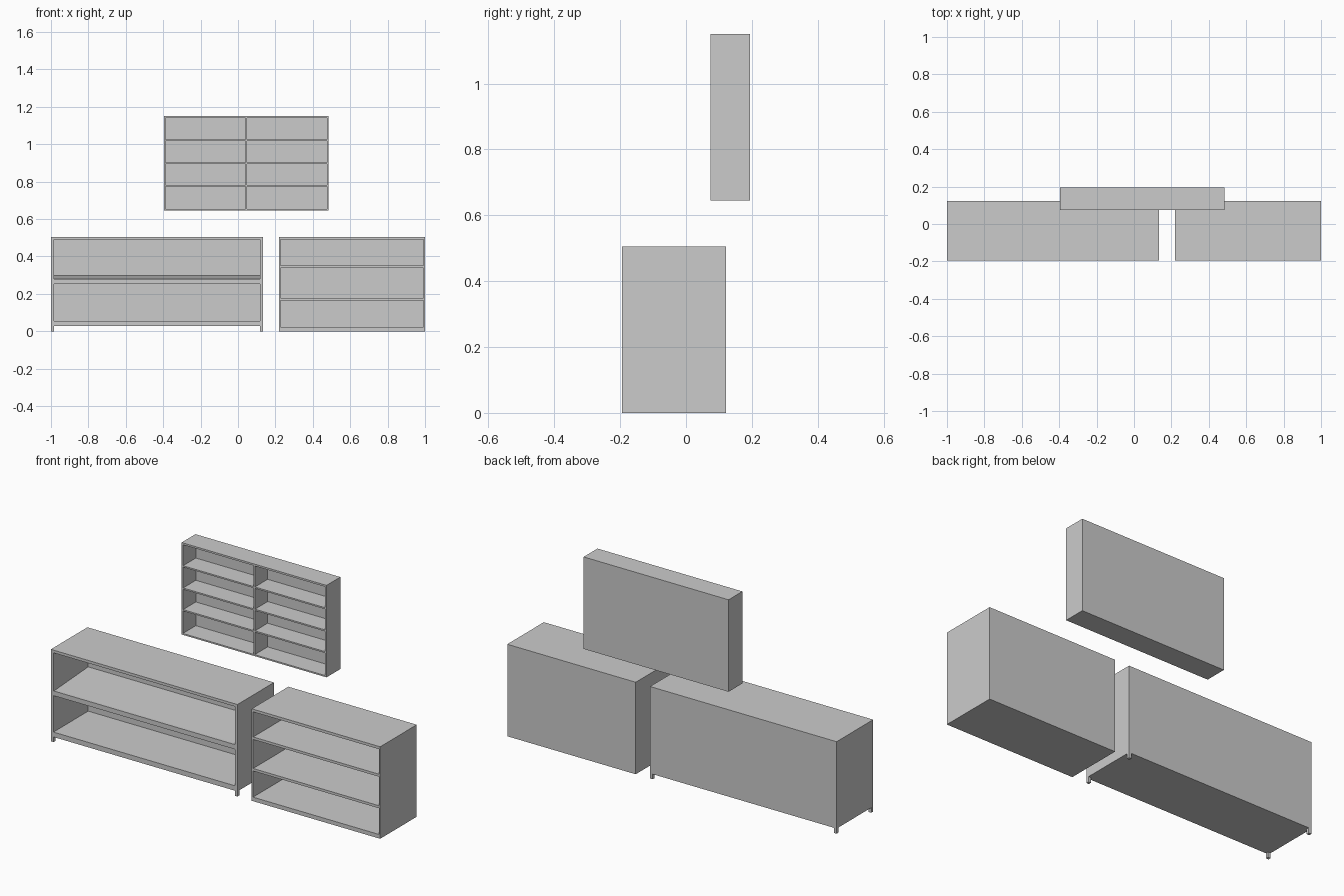
import bpy, bmesh

if "Cube" in bpy.data.objects:
    bpy.data.objects.remove(bpy.data.objects["Cube"])

def add_mesh(name, boxes, wedges=()):
    """One object from boxes (x0,x1,y0,y1,z0,z1) and side-profile extrusions."""
    bm = bmesh.new()
    for x0, x1, profile in wedges:
        a = [bm.verts.new((x0, y, z)) for y, z in profile]
        face = bm.faces.new(a)
        res = bmesh.ops.extrude_face_region(bm, geom=[face])
        for v in res['geom']:
            if isinstance(v, bmesh.types.BMVert):
                v.co.x = x1
    for x0, x1, y0, y1, z0, z1 in boxes:
        for v in bmesh.ops.create_cube(bm, size=1)['verts']:
            v.co.x = x0 + (v.co.x + .5) * (x1 - x0)
            v.co.y = y0 + (v.co.y + .5) * (y1 - y0)
            v.co.z = z0 + (v.co.z + .5) * (z1 - z0)
    bmesh.ops.recalc_face_normals(bm, faces=bm.faces)
    me = bpy.data.meshes.new(name)
    bm.to_mesh(me)
    bm.free()
    ob = bpy.data.objects.new(name, me)
    bpy.context.collection.objects.link(ob)
    return ob

def carcass(name, x, y, z, side, top, bottom, back):
    """Open-fronted case as a single solid with a recessed front."""
    ob = add_mesh(name, [(*x, *y, *z)])
    bm = bmesh.new()
    bm.from_mesh(ob.data)
    bm.faces.ensure_lookup_table()
    front = min(bm.faces, key=lambda f: f.calc_center_median().y)
    bmesh.ops.inset_individual(bm, faces=[front], thickness=side)
    cx = (x[0] + x[1]) / 2
    for v in front.verts:
        v.co.x = x[0] + side if v.co.x < cx else x[1] - side
        v.co.z = z[0] + bottom if v.co.z < (z[0] + z[1]) / 2 else z[1] - top
    res = bmesh.ops.extrude_face_region(bm, geom=[front])
    for v in res['geom']:
        if isinstance(v, bmesh.types.BMVert):
            v.co.y = y[1] - back
    bmesh.ops.delete(bm, geom=[f for f in [front] if f.is_valid], context='FACES_ONLY')
    bmesh.ops.recalc_face_normals(bm, faces=bm.faces)
    bm.to_mesh(ob.data)
    bm.free()
    return ob

Y = (-.195, .122)

# long cabinet on short feet, with a sloping middle shelf
carcass("long_cabinet_case", (-1, .133), Y, (.028, .505), .016, .015, .027, .016)
add_mesh("sloping_shelf", [], [(-.984, .117, [(-.193, .254), (.106, .266), (.106, .298), (-.178, .28), (-.193, .28)])])
add_mesh("cabinet_feet", [(x, x + .016, y, y + .016, 0, .028)
                          for x in (-1, .117) for y in (Y[0], Y[1] - .016)])

# low bookcase with two shelves
carcass("low_bookcase_case", (.22, 1), Y, (0, .505), .008, .015, .022, .012)
add_mesh("low_bookcase_shelves", [(.228, .992, -.194, .11, z, z + .014) for z in (.165, .338)])

# wall shelf with divider and three shelves per side
carcass("wall_shelf_case", (-.395, .485), (.075, .195), (.645, 1.15), .008, .01, .008, .008)
add_mesh("wall_shelf_divider", [(.041, .049, .076, .187, .653, 1.14)])
add_mesh("wall_shelf_boards", [(a, b, .077, .187, z - .004, z + .004)
                               for a, b in ((-.387, .041), (.049, .477)) for z in (.779, .898, 1.02)])
